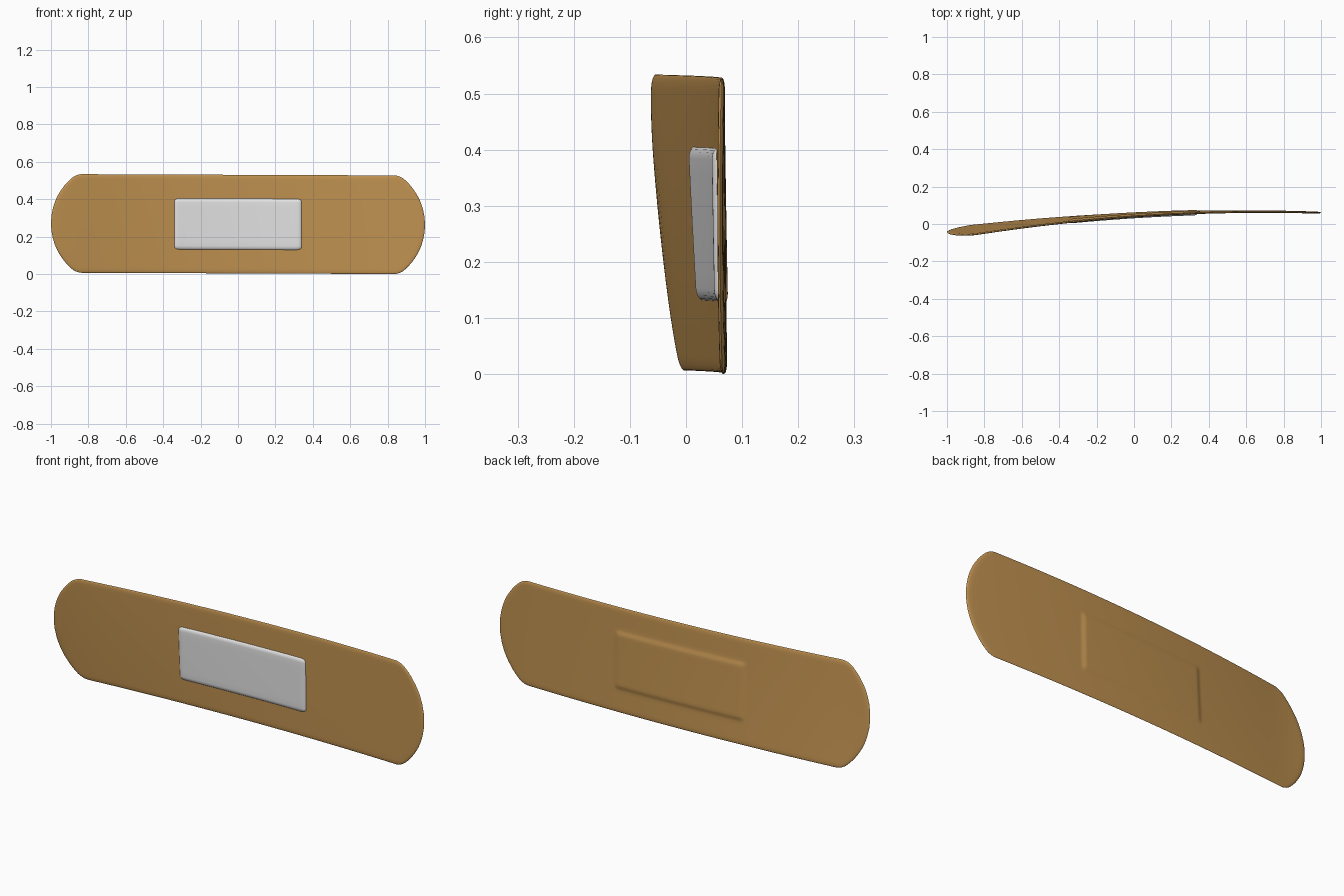
import bpy, bmesh, math

if "Cube" in bpy.data.objects:
    bpy.data.objects.remove(bpy.data.objects["Cube"])

ZC = 0.267            # centre height of the strip
HALF = 0.2635         # half width of the strip
PX, PZ = 0.342, 0.138  # half size of the pad


def material(name, rgb):
    m = bpy.data.materials.new(name)
    m.diffuse_color = (*rgb, 1)
    m.use_nodes = True
    m.node_tree.nodes["Principled BSDF"].inputs["Base Color"].default_value = m.diffuse_color
    return m


def mid_surface(x, z):
    """Depth of the gently curled and twisted sheet (z measured from centre)."""
    if x < -0.8:
        e = x + 0.8
        x = x + 2 * e * e
    w = (z + HALF) / (2 * HALF)
    top = 0.035 + 0.0707 * x - 0.051 * x * x
    bottom = 0.052 + 0.042 * x - 0.038 * x * x
    return bottom + (top - bottom) * w + 0.005 - 0.006 * w * (1 - w) * (1 - x)


def rounded(d, r):
    """Quarter-circle edge profile, 0 at the rim and 1 beyond distance r."""
    q = 1 - min(max(d / r, 0), 1)
    return math.sqrt(max(0, 1 - q * q))


def smoothstep(t):
    t = min(max(t, 0), 1)
    return t * t * (3 - 2 * t)


def mirrored(values):
    return [-v for v in reversed(values) if v > 0] + values


def build_skin(name, xs, zs, length, front, back, mat):
    """Closed thin body: front and back grids welded along the rim."""
    bm = bmesh.new()
    for depth, flip in ((front, False), (back, True)):
        grid = []
        for z in zs:
            row = []
            for s in xs:
                x = length(s, z)
                row.append(bm.verts.new((x, depth(x, z), ZC + z - 0.004 * x)))
            grid.append(row)
        for a, b in zip(grid, grid[1:]):
            for i in range(len(xs) - 1):
                quad = [a[i], a[i + 1], b[i + 1], b[i]]
                bm.faces.new(quad[::-1] if flip else quad)
    bmesh.ops.remove_doubles(bm, verts=bm.verts, dist=1e-5)
    me = bpy.data.meshes.new(name)
    bm.to_mesh(me)
    bm.free()
    me.materials.append(mat)
    ob = bpy.data.objects.new(name, me)
    bpy.context.collection.objects.link(ob)
    bpy.ops.object.select_all(action='DESELECT')
    ob.select_set(True)
    bpy.context.view_layer.objects.active = ob
    bpy.ops.object.shade_smooth_by_angle(angle=math.radians(60))
    return ob


# Adhesive strip: straight sides, arc ends, slightly rounded corners
def strip_end(z):
    end = 0.679 + math.sqrt(0.321 ** 2 - z * z)
    q = min(max((abs(z) - 0.2435) / 0.02, 0), 1)
    return end - 0.025 * (1 - math.sqrt(1 - q * q))


def strip_x(s, z):
    a = abs(s)
    if a > 0.5:
        a = 0.5 + (strip_end(z) - 0.5) * (a - 0.5) / 0.5
    return math.copysign(a, s)


def strip_thickness(x, z):
    return 0.005 * rounded(HALF - abs(z), 0.025) * rounded(strip_end(z) - abs(x), 0.025)


def strip_front(x, z):
    return mid_surface(x, z) - strip_thickness(x, z)


def strip_back(x, z):
    # the pad shows through as a soft raised panel
    bump = smoothstep((PX + 0.015 - abs(x)) / 0.03) * smoothstep((PZ + 0.015 - abs(z)) / 0.03)
    return mid_surface(x, z) + strip_thickness(x, z) + 0.006 * bump


strip_xs = mirrored([0, .1, .2, .29, .32, .327, .334, .342, .35, .357, .365, .4, .5,
                     .6, .7, .78, .85, .9, .94, .965, .98, .99, .997, 1])
strip_zs = mirrored([0, .04, .08, .11, .123, .13, .138, .146, .153, .17, .2, .22,
                     .236, .243, .25, .256, .26, .2625, HALF])
build_skin("adhesive_strip", strip_xs, strip_zs, strip_x, strip_front, strip_back,
           material("tan fabric", (0.54, 0.293, 0.083)))


# Gauze pad on the front
def pad_end(z):
    q = min(max((abs(z) - (PZ - 0.02)) / 0.02, 0), 1)
    return PX - 0.02 * (1 - math.sqrt(1 - q * q))


def pad_x(s, z):
    return s * pad_end(z) / PX


def pad_front(x, z):
    return mid_surface(x, z) - 0.013 * rounded(PZ - abs(z), 0.022) * rounded(pad_end(z) - abs(x), 0.022)


pad_xs = mirrored([0, .08, .16, .24, .3, .32, .326, .332, .337, .34, .3415, PX])
pad_zs = mirrored([0, .05, .09, .116, .122, .128, .133, .136, .1375, PZ])
build_skin("gauze_pad", pad_xs, pad_zs, pad_x, pad_front, mid_surface,
           material("white gauze", (0.8, 0.8, 0.8)))
